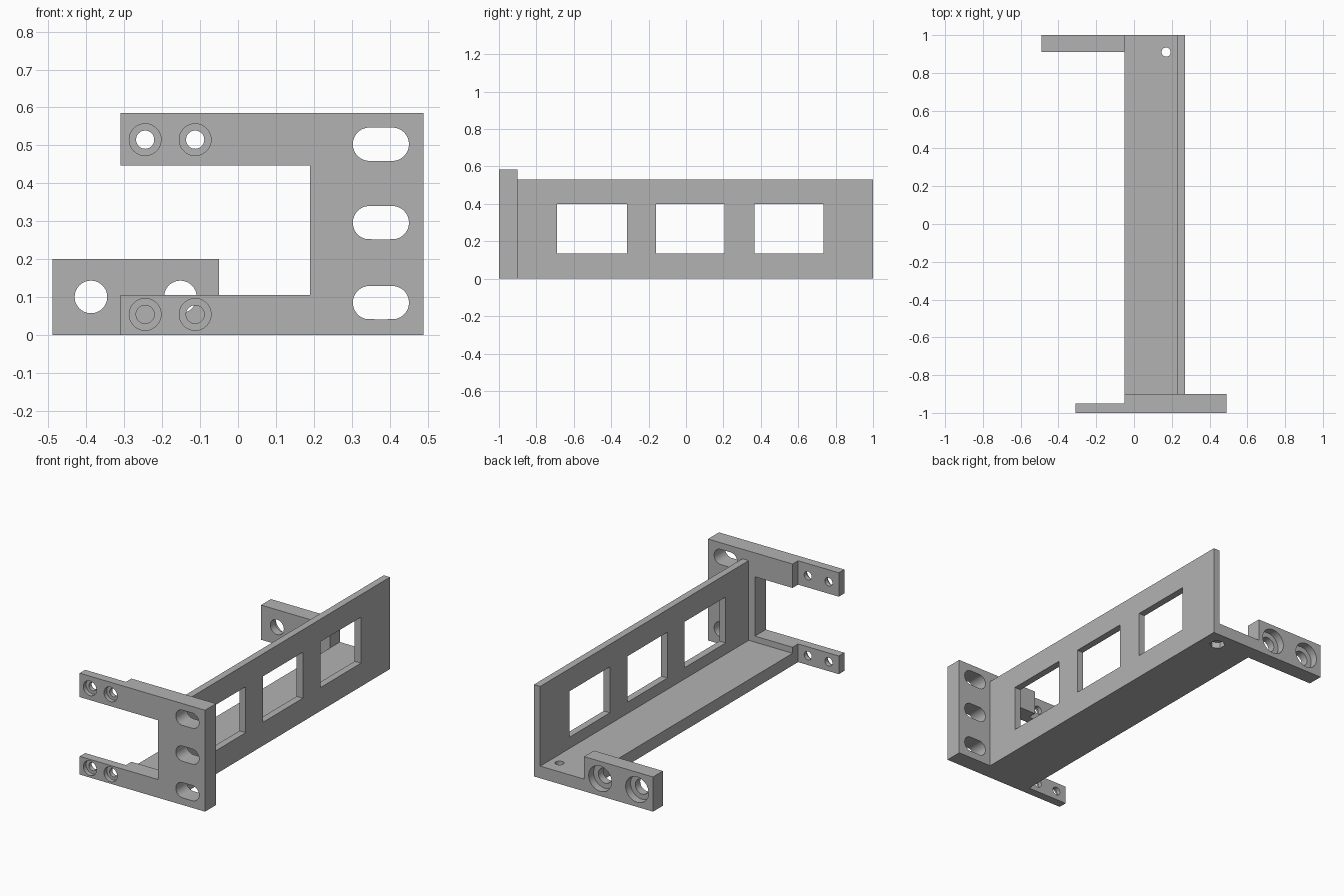
import bpy, bmesh
from math import radians
from mathutils import Matrix

cube = bpy.data.objects.get("Cube")
if cube:
    bpy.data.objects.remove(cube, do_unlink=True)

grey = bpy.data.materials.new("plain grey")
grey.use_nodes = True
COLOUR = (0.45, 0.45, 0.45, 1)
grey.diffuse_color = COLOUR
grey.node_tree.nodes["Principled BSDF"].inputs["Base Color"].default_value = COLOUR


def finish(name, bm):
    bmesh.ops.recalc_face_normals(bm, faces=bm.faces)
    mesh = bpy.data.meshes.new(name)
    bm.to_mesh(mesh)
    bm.free()
    mesh.materials.append(grey)
    obj = bpy.data.objects.new(name, mesh)
    bpy.context.collection.objects.link(obj)
    return obj


def box(name, x, y, z):
    """Box from (min, max) pairs."""
    bm = bmesh.new()
    bmesh.ops.create_cube(bm, size=1)
    for v in bm.verts:
        v.co = [(lo + hi) / 2 + c * (hi - lo) for c, (lo, hi) in zip(v.co, (x, y, z))]
    return finish(name, bm)


def cylinder(name, centre, radius, depth, axis="Y", sides=48, stretch=0):
    """Cylinder along an axis; stretch pulls it into a slot along x."""
    bm = bmesh.new()
    turn = Matrix.Rotation(radians(90), 4, "X") if axis == "Y" else Matrix()
    bmesh.ops.create_cone(bm, cap_ends=True, segments=sides, radius1=radius,
                          radius2=radius, depth=depth, matrix=turn)
    for v in bm.verts:
        if abs(v.co.x) > 1e-5 and stretch:
            v.co.x += stretch if v.co.x > 0 else -stretch
    bmesh.ops.translate(bm, verts=bm.verts, vec=centre)
    return finish(name, bm)


def combine(target, tool, operation):
    mod = target.modifiers.new(operation.lower(), "BOOLEAN")
    mod.operation, mod.solver, mod.object = operation, "EXACT", tool
    bpy.context.view_layer.objects.active = target
    bpy.ops.object.modifier_apply(modifier=mod.name)
    bpy.data.objects.remove(tool, do_unlink=True)


FRONT, BACK = -1, 1
PLATE_BACK, ARM_BACK, BLOCK_FRONT = -0.9, -0.95, 0.91
INNER = -0.05

# Tray: floor, side wall and rear mounting block
bracket = box("bracket", (INNER, 0.27), (PLATE_BACK, BACK), (0, 0.07))
solids = [
    box("side_wall", (0.23, 0.27), (PLATE_BACK, BACK), (0, 0.53)),
    box("rear_block", (-0.49, INNER), (BLOCK_FRONT, BACK), (0, 0.2)),
    box("front_plate", (0.19, 0.49), (FRONT, PLATE_BACK), (0, 0.585)),
]
# Front arms: thick root and thin tip, lower and upper
for z in ((0, 0.105), (0.447, 0.585)):
    solids.append(box("arm_root", (INNER, 0.19), (FRONT, PLATE_BACK), z))
    solids.append(box("arm_tip", (-0.31, INNER), (FRONT, ARM_BACK), z))
for solid in solids:
    combine(bracket, solid, "UNION")

cutters = []
# Windows through the side wall
for y in ((-0.69, -0.315), (-0.16, 0.205), (0.365, 0.735)):
    cutters.append(box("window_cutter", (0.2, 0.3), y, (0.135, 0.4)))
# Rounded slots in the front plate
for z in (0.085, 0.296, 0.503):
    cutters.append(cylinder("slot_cutter", (0.377, -0.95, z), 0.044, 0.2, stretch=0.03))
# Counterbored screw holes in the arm tips
for x in (-0.245, -0.113):
    for z in (0.054, 0.515):
        cutters.append(cylinder("arm_hole", (x, -0.97, z), 0.024, 0.2))
        cutters.append(cylinder("arm_counterbore", (x, FRONT, z), 0.042, 0.05))
# Counterbored holes in the rear block, recessed from the back
for x in (-0.388, -0.152):
    cutters.append(cylinder("block_hole", (x, 0.95, 0.1), 0.043, 0.2))
    cutters.append(cylinder("block_counterbore", (x, BACK, 0.1), 0.073, 0.09))
# Screw hole in the floor with a hexagonal nut pocket below
cutters.append(cylinder("floor_hole", (0.17, 0.91, 0.03), 0.024, 0.2, "Z"))
cutters.append(cylinder("nut_pocket", (0.17, 0.91, 0), 0.043, 0.07, "Z", 6))
for cutter in cutters:
    combine(bracket, cutter, "DIFFERENCE")

# Smooth hole walls, sharp edges
bpy.ops.object.select_all(action="DESELECT")
bracket.select_set(True)
bpy.context.view_layer.objects.active = bracket
bpy.ops.object.shade_smooth_by_angle(angle=radians(30))
